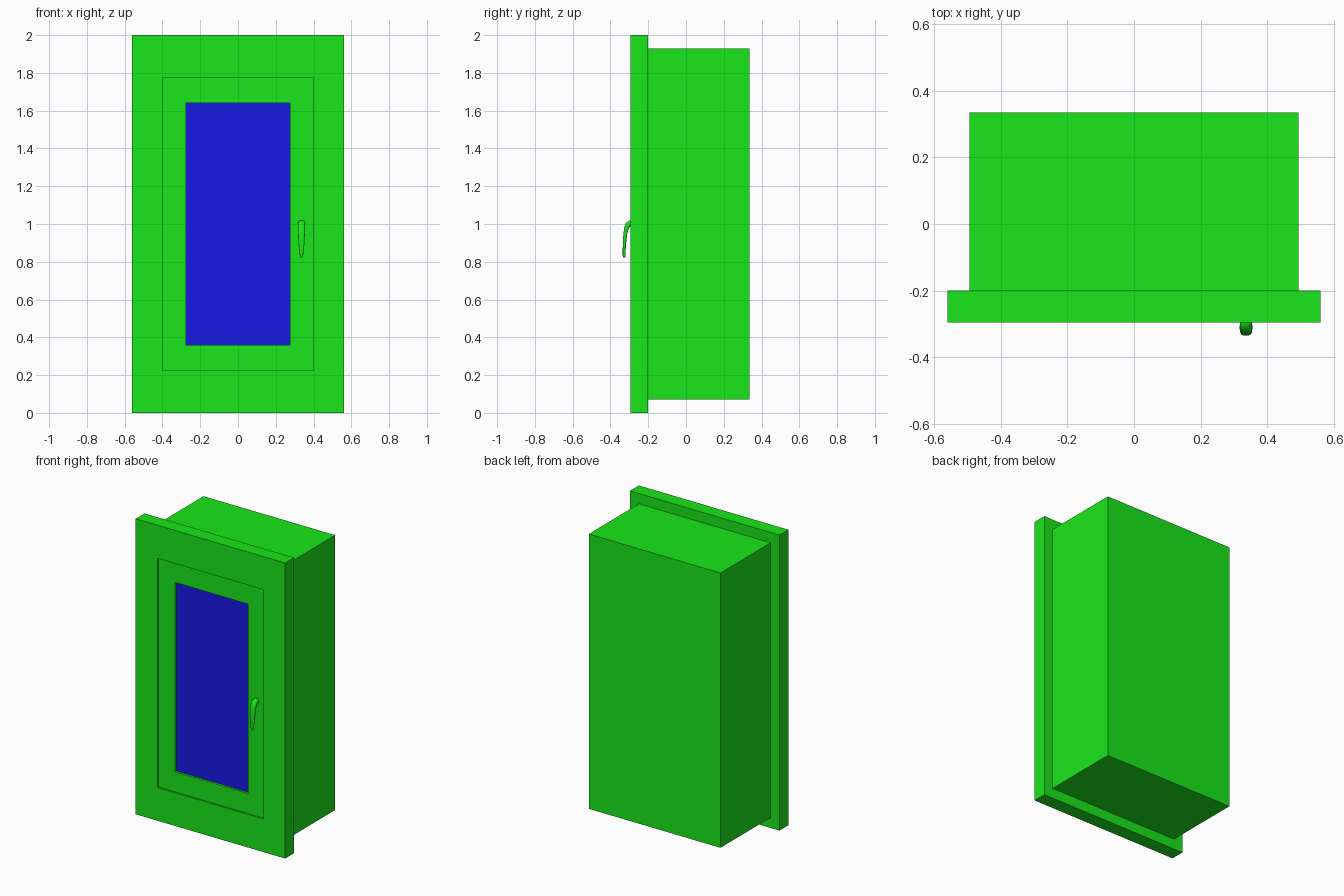
import bpy, bmesh, math
from mathutils import Vector

if "Cube" in bpy.data.objects:
    bpy.data.objects.remove(bpy.data.objects["Cube"])


def material(name, rgb):
    m = bpy.data.materials.new(name)
    m.diffuse_color = (*rgb, 1)
    m.use_nodes = True
    m.node_tree.nodes["Principled BSDF"].inputs["Base Color"].default_value = m.diffuse_color
    return m


GREEN = material("green_paint", (0.01, 0.8, 0.01))
BLUE = material("blue_glass", (0.01, 0.01, 0.8))


def finish(name, bm, mat):
    bmesh.ops.recalc_face_normals(bm, faces=bm.faces)
    me = bpy.data.meshes.new(name)
    bm.to_mesh(me)
    bm.free()
    me.materials.append(mat)
    ob = bpy.data.objects.new(name, me)
    bpy.context.collection.objects.link(ob)
    return ob


def box(name, hx, y0, y1, z0, z1, mat):
    bm = bmesh.new()
    bmesh.ops.create_cube(bm, size=1)
    for v in bm.verts:
        v.co = (v.co.x * 2 * hx, y0 + (v.co.y + 0.5) * (y1 - y0),
                z0 + (v.co.z + 0.5) * (z1 - z0))
    return finish(name, bm, mat)


def frame(name, outer, inner, y0, y1, mat):
    """Rectangular frame; outer and inner are (half width, half height) about z = 1."""
    bm = bmesh.new()
    corners = [(-1, -1), (1, -1), (1, 1), (-1, 1)]
    loops = [[bm.verts.new((sx * w, y, 1 + sz * h)) for sx, sz in corners]
             for (w, h), y in ((outer, y0), (inner, y0), (inner, y1), (outer, y1))]
    for k in range(4):
        a, b = loops[k], loops[(k + 1) % 4]
        for i in range(4):
            j = (i + 1) % 4
            bm.faces.new((a[i], a[j], b[j], b[i]))
    return finish(name, bm, mat)


# Cabinet body, front surround, door frame and glass pane
box("cabinet_body", 0.493, -0.2, 0.335, 0.07, 1.93, GREEN)
frame("front_surround", (0.56, 1.0), (0.398, 0.776), -0.295, -0.2, GREEN)
frame("door_frame", (0.398, 0.776), (0.274, 0.641), -0.283, -0.2, GREEN)
box("glass_pane", 0.274, -0.268, -0.2, 0.359, 1.641, BLUE)

# Curved, tapering door handle: (y, z, half width, half thickness)
path = [(-0.275, 1.004, 0.018, 0.016), (-0.295, 1.003, 0.018, 0.016),
        (-0.307, 0.996, 0.019, 0.015), (-0.315, 0.98, 0.019, 0.012),
        (-0.321, 0.95, 0.018, 0.010), (-0.325, 0.91, 0.0165, 0.009),
        (-0.327, 0.87, 0.013, 0.008), (-0.327, 0.835, 0.009, 0.008),
        (-0.327, 0.822, 0.004, 0.005)]
SIDES = 16
bm = bmesh.new()
rings = []
for i, (y, z, w, t) in enumerate(path):
    p, q = path[max(i - 1, 0)], path[min(i + 1, len(path) - 1)]
    tangent = Vector((0, q[0] - p[0], q[1] - p[1])).normalized()
    side = tangent.cross(Vector((1, 0, 0)))
    ring = []
    for k in range(SIDES):
        a = math.tau * k / SIDES
        c, s = math.cos(a), math.sin(a)
        # slightly squared-off oval section
        c, s = (math.copysign(abs(u) ** 0.7, u) for u in (c, s))
        ring.append(bm.verts.new(Vector((0.336 + w * c, y, z)) + side * t * s))
    rings.append(ring)
for a, b in zip(rings, rings[1:]):
    for k in range(SIDES):
        j = (k + 1) % SIDES
        bm.faces.new((a[k], a[j], b[j], b[k]))
bm.faces.new(rings[0])
bm.faces.new(rings[-1])
handle = finish("door_handle", bm, GREEN)
bpy.context.view_layer.objects.active = handle
handle.select_set(True)
bpy.ops.object.shade_smooth_by_angle(angle=math.radians(50))
